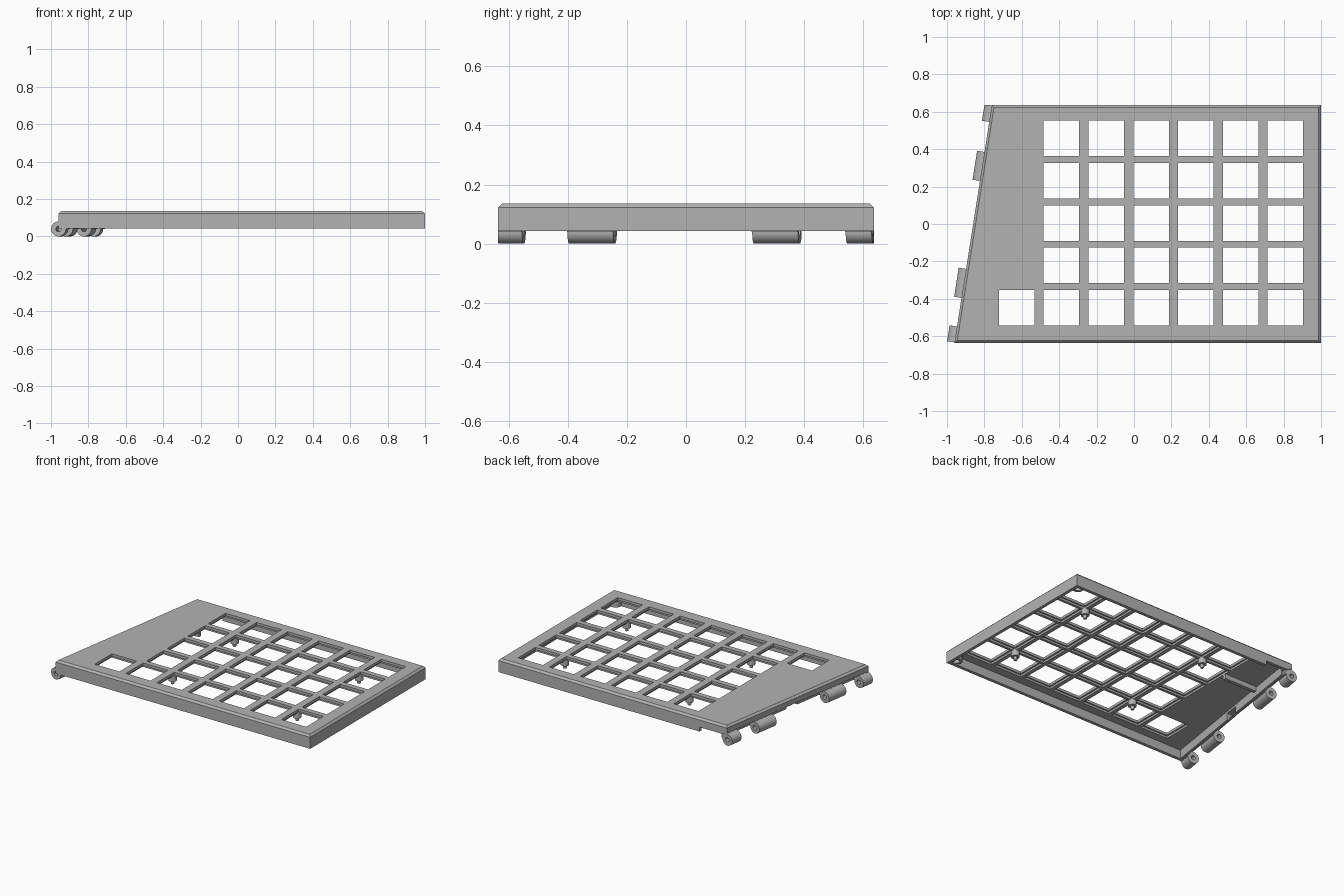
import bpy, bmesh, math
from mathutils import Vector, Matrix

if "Cube" in bpy.data.objects:
    bpy.data.objects.remove(bpy.data.objects["Cube"])

mat = bpy.data.materials.new("plain grey")
mat.diffuse_color = (0.45, 0.45, 0.45, 1)
mat.use_nodes = True
mat.node_tree.nodes["Principled BSDF"].inputs["Base Color"].default_value = mat.diffuse_color

# Outline, counter-clockwise; edges are right, back, left, front
OUT = [(1, -.635), (1, .635), (-.76, .635), (-.96, -.635)]
A, B = Vector((-.96, -.635, .04)), Vector((-.76, .635, .04))   # hinge axis
DIR = (B - A).normalized()
TILT = math.atan2(DIR.y, DIR.x) - math.pi / 2
COLS = [-.388 + .2395 * i for i in range(6)]
ROWS = [.458 - .2265 * j for j in range(5)]
HOLES = [(x, y) for x in COLS for y in ROWS] + [(COLS[0] - .2395, ROWS[4])]


def axis_at(y):
    return A + (B - A) * ((y - A.y) / (B.y - A.y))


def inset(poly, dists):
    lines = []
    for i, d in enumerate(dists):
        p, q = Vector(poly[i]), Vector(poly[(i + 1) % len(poly)])
        t = (q - p).normalized()
        lines.append((p + Vector((-t.y, t.x)) * d, t))
    res = []
    for i in range(len(lines)):
        (p, t), (q, u) = lines[i - 1], lines[i]
        s = (q - p).cross(u) / t.cross(u)
        res.append(tuple(p + t * s))
    return res


def finish(bm, name):
    bmesh.ops.recalc_face_normals(bm, faces=bm.faces)
    me = bpy.data.meshes.new(name)
    bm.to_mesh(me)
    bm.free()
    me.materials.append(mat)
    ob = bpy.data.objects.new(name, me)
    bpy.context.collection.objects.link(ob)
    return ob


def add_rings(bm, rings):
    """Closed loft through equal-sized rings of 3D points."""
    vs = [[bm.verts.new(p) for p in r] for r in rings]
    n = len(vs[0])
    for a, b in zip(vs, vs[1:]):
        for i in range(n):
            bm.faces.new((a[i], a[(i + 1) % n], b[(i + 1) % n], b[i]))
    bm.faces.new(vs[0][::-1])
    bm.faces.new(vs[-1])


def prism(bm, levels):
    add_rings(bm, [[(x, y, z) for x, y in poly] for poly, z in levels])


def box(bm, cx, cy, sx, sy, z0, z1):
    p = [(cx - sx/2, cy - sy/2), (cx + sx/2, cy - sy/2),
         (cx + sx/2, cy + sy/2), (cx - sx/2, cy + sy/2)]
    prism(bm, [(p, z0), (p, z1)])


def turned(bm, cx, cy, prof, n=24):
    prism(bm, [([(cx + r * math.cos(2*math.pi*i/n), cy + r * math.sin(2*math.pi*i/n))
                 for i in range(n)], z) for r, z in prof])


def cut(ob, build):
    """Boolean-subtract the solids made by build(bm)."""
    bm = bmesh.new()
    build(bm)
    tool = finish(bm, "cutter")
    tool.hide_render = True
    m = ob.modifiers.new("cut", 'BOOLEAN')
    m.operation, m.solver, m.object = 'DIFFERENCE', 'EXACT', tool
    me = bpy.data.meshes.new_from_object(
        ob.evaluated_get(bpy.context.evaluated_depsgraph_get()))
    ob.modifiers.clear()
    ob.data = me
    bpy.data.objects.remove(tool)


def smooth(ob):
    bpy.ops.object.select_all(action='DESELECT')
    ob.select_set(True)
    bpy.context.view_layer.objects.active = ob
    bpy.ops.object.shade_smooth_by_angle(angle=math.radians(30))


# Case shell with chamfered top edge
bm = bmesh.new()
prism(bm, [(OUT, .042), (OUT, .122), (inset(OUT, [.013] * 4), .135)])
case = finish(bm, "case_shell")
cavity = inset(OUT, [.022, .022, .062, .022])
cut(case, lambda b: prism(b, [(cavity, 0), (cavity, .103)]))

# Key openings, with wider clip recesses underneath
cut(case, lambda b: [box(b, x, y, .212, .208, .05, .117) for x, y in HOLES])
cut(case, lambda b: [box(b, x, y, .19, .19, .08, .2) for x, y in HOLES])


# Rounded clearance along the hinge edge
def clearance(b, r=.046, n=32):
    side = Vector((DIR.y, -DIR.x, 0))
    rings = []
    for y in (-.614, .7):
        c = axis_at(y)
        rings.append([c + side * r * math.cos(2*math.pi*i/n)
                      + Vector((0, 0, r * math.sin(2*math.pi*i/n))) for i in range(n)])
    add_rings(b, rings)


cut(case, clearance)
# Back-wall notch and cable notch in the hinge wall
cut(case, lambda b: box(b, -.68, .64, .26, .08, 0, .072))
cut(case, lambda b: box(b, -.81, 0, .14, .1, 0, .088))
smooth(case)


# Hinge knuckles: rounded barrel with web to the case, pin hole through
def knuckle(name, y0, y1):
    n, r, hr = 32, .04, .015
    side = Vector((DIR.y, -DIR.x, 0))
    prof = [(r * math.cos(a), r * math.sin(a)) for a in
            [math.radians(90 + 270 * i / n) for i in range(n + 1)]]
    prof += [(.05, 0), (.05, .05), (.012, .05)]

    def ring(pts, y):
        c = axis_at(y)
        res = [c + side * u + Vector((0, 0, v)) for u, v in pts]
        for p in res:
            p.y = max(-.635, min(.635, p.y))
        return res
    b = bmesh.new()
    add_rings(b, [ring(prof, y0), ring(prof, y1)])
    ob = finish(b, name)

    def pin(bm):
        pts = [(hr * math.cos(2*math.pi*i/20), hr * math.sin(2*math.pi*i/20)) for i in range(20)]
        add_rings(bm, [[axis_at(y) + side * u + Vector((0, 0, v)) for u, v in pts]
                       for y in (y0 - .05, y1 + .05)])
    cut(ob, pin)
    smooth(ob)


for i, (y0, y1) in enumerate([(-.633, -.548), (-.395, -.24), (.23, .385), (.546, .634)]):
    knuckle("hinge_knuckle_%d" % (i + 1), y0, y1)

# Mounting studs at bar crossings
for i, (x, y) in enumerate([(x, y) for x in (.69, -.268) for y in (.345, -.335)]):
    bm = bmesh.new()
    turned(bm, x, y, [(.010, .042), (.012, .046), (.012, .066), (.027, .066), (.027, .112)])
    smooth(finish(bm, "mounting_stud_%d" % (i + 1)))

# Corner bosses with blind holes
for i, s in enumerate((1, -1)):
    bm = bmesh.new()
    turned(bm, .955, s * .592, [(.036, .05), (.036, .112)])
    boss = finish(bm, "corner_boss_%d" % (i + 1))
    cut(boss, lambda b: turned(b, .955, s * .592, [(.02, .0), (.02, .085)]))
    smooth(boss)

# Inner rib under the blank area
bm = bmesh.new()
box(bm, -.62, .29, .25, .025, .07, .11)
finish(bm, "inner_rib")
